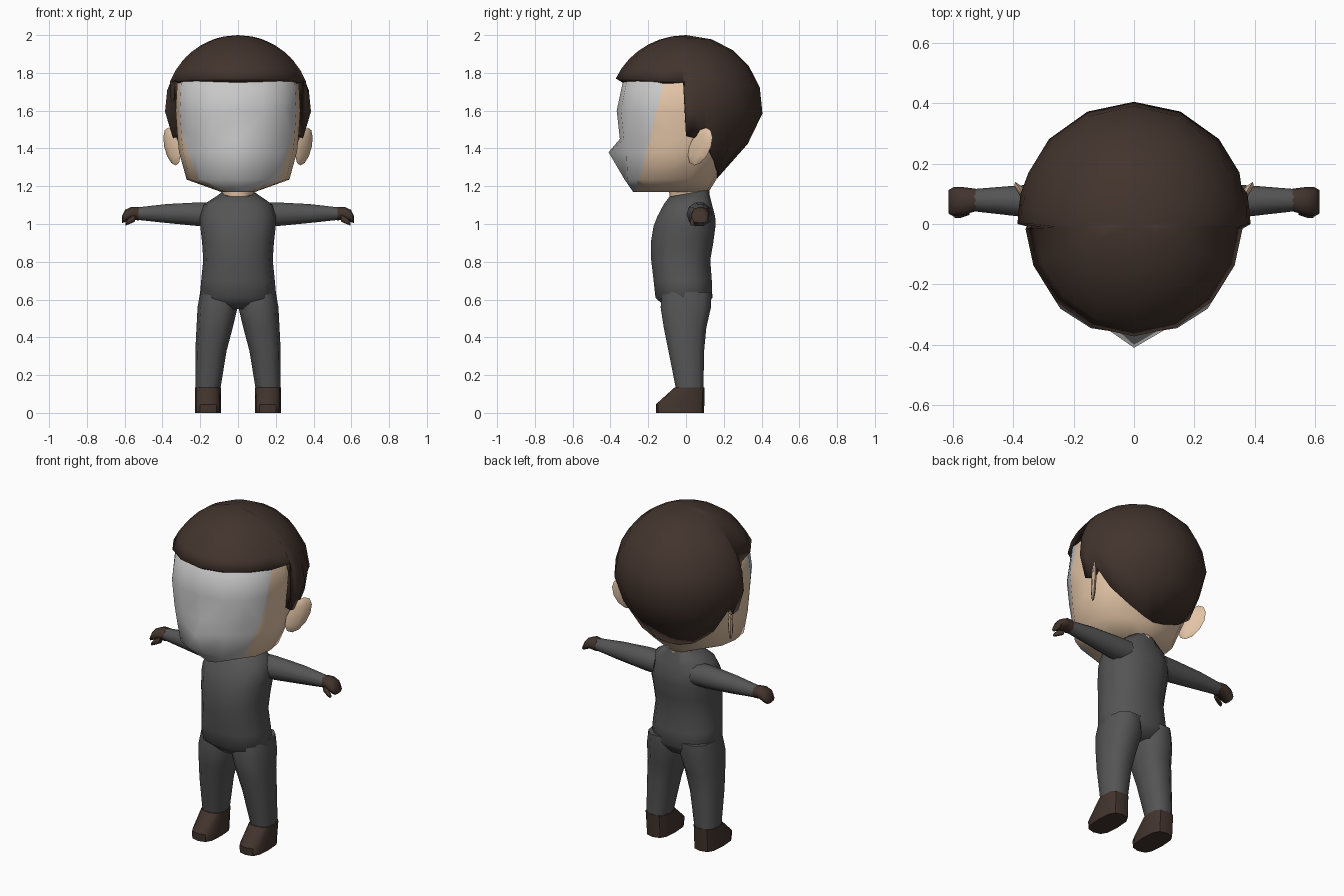
import bpy, bmesh, math
from mathutils import Vector

if "Cube" in bpy.data.objects:
    bpy.data.objects.remove(bpy.data.objects["Cube"])


def material(name, rgb):
    m = bpy.data.materials.new(name)
    m.diffuse_color = (*rgb, 1)
    m.use_nodes = True
    m.node_tree.nodes["Principled BSDF"].inputs["Base Color"].default_value = m.diffuse_color
    return m


BROWN = material("dark brown", (0.055, 0.034, 0.026))
GREY = material("suit grey", (0.09, 0.09, 0.09))
SKIN = material("skin", (0.76, 0.55, 0.38))
MASK = material("light grey", (0.58, 0.58, 0.58))


def finish(name, bm, mats, mirror=False, thickness=0, angle=60):
    """Turn a bmesh into a shaded object, optionally thickened and mirrored."""
    bmesh.ops.recalc_face_normals(bm, faces=bm.faces[:])
    me = bpy.data.meshes.new(name)
    bm.to_mesh(me)
    bm.free()
    ob = bpy.data.objects.new(name, me)
    bpy.context.collection.objects.link(ob)
    for m in mats:
        me.materials.append(m)
    bpy.ops.object.select_all(action='DESELECT')
    ob.select_set(True)
    bpy.context.view_layer.objects.active = ob
    bpy.ops.object.shade_smooth_by_angle(angle=math.radians(angle))
    if thickness:
        s = ob.modifiers.new("thickness", 'SOLIDIFY')
        s.thickness = thickness
        s.offset = -1
    if mirror:
        ob.modifiers.new("mirror", 'MIRROR').use_mirror_merge = False
    return ob


def spow(v, p):
    return math.copysign(abs(v) ** p, v)


def loft(rings, n=12, power=2.0, axis='z'):
    """Skin rounded rings (t, a0, a1, b0, b1[, tilt]) stacked along an axis."""
    bm = bmesh.new()
    loops = []
    for t, a0, a1, b0, b1, *tilt in rings:
        loop = []
        for i in range(n):
            w = 2 * math.pi * i / n
            a = (a0 + a1) / 2 + (a1 - a0) / 2 * spow(math.cos(w), 2 / power)
            b = (b0 + b1) / 2 + (b1 - b0) / 2 * spow(math.sin(w), 2 / power)
            s = t + (tilt[0] * b if tilt else 0)
            loop.append(bm.verts.new((a, b, s) if axis == 'z' else (s, a, b)))
        loops.append(loop)
    for lo, hi in zip(loops, loops[1:]):
        for i in range(n):
            j = (i + 1) % n
            bm.faces.new((lo[i], lo[j], hi[j], hi[i]))
    bm.faces.new(loops[0][::-1])
    bm.faces.new(loops[-1])
    return bm


# Head: pointed nose line, light front cut off from the skin by a slanted plane
head = loft([(1.17, -.09, .09, -.28, .12), (1.235, -.272, .272, -.325, .16),
             (1.38, -.312, .312, -.335, .24), (1.45, -.32, .32, -.35, .28),
             (1.6, -.33, .33, -.367, .30), (1.75, -.322, .322, -.335, .27),
             (1.85, -.20, .20, -.20, .18)], n=16, power=2.3)
for v in head.verts:
    if abs(v.co.x) < .01 and abs(v.co.z - 1.38) < .01 and v.co.y < 0:
        v.co.y = -.41
cut_at, cut_dir = Vector((0, -.12, 1.74)), Vector((0, -.56, .14)).normalized()
cut_dir = Vector((0, -.56, .14)).normalized()
bmesh.ops.bisect_plane(head, geom=head.verts[:] + head.edges[:] + head.faces[:],
                       plane_co=cut_at, plane_no=cut_dir)
for f in head.faces:
    f.material_index = int((f.calc_center_median() - cut_at).dot(cut_dir) > 0)
finish("head", head, [SKIN, MASK])

# Neck
finish("neck", loft([(1.12, -.08, .08, -.085, .12), (1.18, -.085, .085, -.09, .125),
                     (1.32, -.14, .14, -.10, .17)]), [SKIN])

# Ears: thin leaning discs
ear = bmesh.new()
bmesh.ops.create_uvsphere(ear, u_segments=8, v_segments=6, radius=1)
for v in ear.verts:
    x, y, z = v.co
    v.co = (.350 + .018 * x + .04 * y + .02 * z, .075 + .058 * y + .03 * z, 1.41 + .1 * z)
finish("ears", ear, [SKIN], mirror=True)

# Hair: dome whose lower edge follows fringe, sideburn, ear gap and nape
# each pair is angle from the front and lower edge height
half = [(0, 1.77), (22.5, 1.77), (45, 1.768), (67.5, 1.76), (87.5, 1.755),
        (90, 1.465), (97, 1.455), (105, 1.49), (116, 1.37), (135, 1.285),
        (157.5, 1.25), (180, 1.24)]
columns = half + [(360 - a, z) for a, z in half[-2:0:-1]]


def hair_radius(z, phi):
    d = z - 1.61
    r = .408 * (math.sqrt(max(0, 1 - (d / .39) ** 2)) if d > 0 else 1 - (-d / .51) ** 1.6)
    side = math.sin(phi) ** 2
    return r * (1 - .05 * side) + max(0, 1.5 - z) * .35 * side


hair = bmesh.new()
crown = hair.verts.new((0, 0, 2))
grid = []
for deg, low in columns:
    phi = math.radians(deg)
    col = []
    for k in range(1, 8):
        z = 2 - (2 - low) * (k / 7) ** 1.8
        r = hair_radius(z, phi)
        col.append(hair.verts.new((r * math.sin(phi), -r * math.cos(phi), z)))
    grid.append(col)
for c, d in zip(grid, grid[1:] + grid[:1]):
    hair.faces.new((crown, c[0], d[0]))
    for k in range(6):
        hair.faces.new((c[k], c[k + 1], d[k + 1], d[k]))
finish("hair", hair, [BROWN], thickness=.04)

# Torso
finish("torso", loft([(.55, -.13, .13, -.10, .10), (.61, -.203, .203, -.165, .143),
                      (.70, -.195, .195, -.175, .14), (.81, -.184, .184, -.188, .132),
                      (.90, -.19, .19, -.19, .148), (.99, -.20, .20, -.175, .16),
                      (1.04, -.20, .20, -.155, .158), (1.105, -.18, .18, -.12, .14),
                      (1.16, -.09, .09, -.09, .12, .18)], n=14, power=2.3), [GREY])

# Legs
finish("legs", loft([(.64, .01, .20, -.13, .14), (.56, .002, .214, -.14, .138),
                     (.45, .028, .22, -.122, .112), (.33, .06, .226, -.097, .1),
                     (.13, .093, .226, -.057, .095)], n=10, power=2.5),
       [GREY], mirror=True)

# Shoes
finish("shoes", loft([(.135, .091, .228, -.06, .097), (.045, .089, .228, -.16, .097),
                      (0, .089, .228, -.158, .095)], n=12, power=3),
       [BROWN], mirror=True, angle=40)

# Arms
finish("arms", loft([(.12, .0, .14, .985, 1.115), (.20, .005, .135, .985, 1.118),
                     (.38, .025, .128, 1.003, 1.108), (.53, .042, .116, 1.02, 1.09)],
                    n=10, axis='x'), [GREY], mirror=True)

# Hands: curled mitten with a thumb
finish("hands", loft([(.525, .042, .117, 1.018, 1.091), (.565, .03, .122, 1.025, 1.09),
                      (.598, .025, .122, 1.01, 1.075), (.615, .035, .112, 1.005, 1.04)],
                     n=8, power=2.4, axis='x'), [BROWN], mirror=True)
finish("thumbs", loft([(.545, .03, .06, 1.01, 1.05), (.575, .02, .05, .997, 1.035),
                       (.595, .02, .042, .99, 1.012)], n=6, axis='x'),
       [BROWN], mirror=True)
